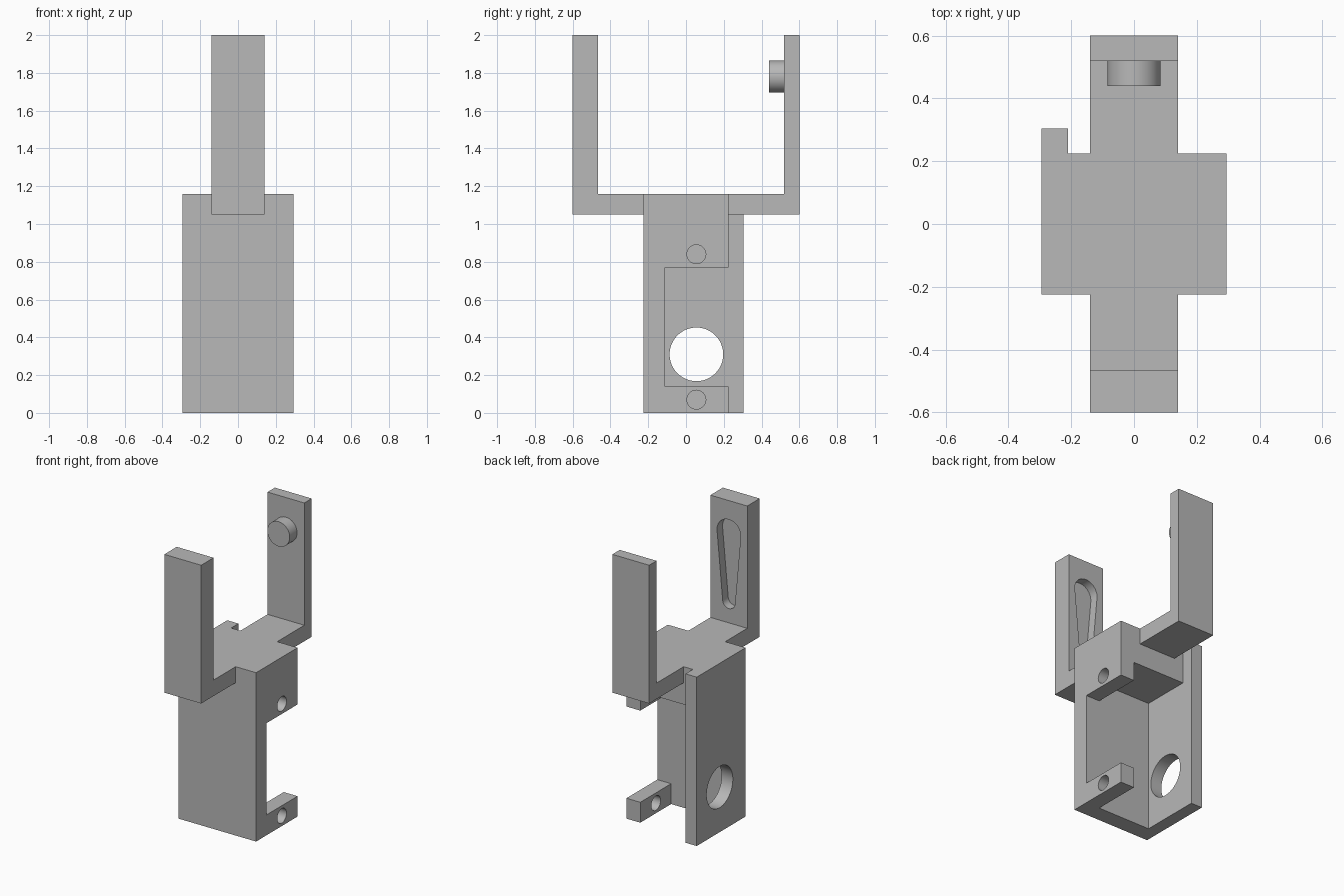
import bpy, bmesh, math
from mathutils import Matrix

cube = bpy.data.objects.get("Cube")
if cube:
    bpy.data.objects.remove(cube, do_unlink=True)

grey = bpy.data.materials.new("plain_grey")
grey.use_nodes = True
grey.diffuse_color = (0.48, 0.48, 0.48, 1)
grey.node_tree.nodes["Principled BSDF"].inputs["Base Color"].default_value = grey.diffuse_color


def finish(name, bm):
    bmesh.ops.recalc_face_normals(bm, faces=bm.faces)
    mesh = bpy.data.meshes.new(name)
    bm.to_mesh(mesh)
    bm.free()
    mesh.materials.append(grey)
    ob = bpy.data.objects.new(name, mesh)
    bpy.context.collection.objects.link(ob)
    return ob


def prism(name, points, axis, start, end):
    """Extrude a flat outline: (y, z) along x, or (x, z) along y."""
    bm = bmesh.new()
    place = (lambda a, b: (start, a, b)) if axis == "x" else (lambda a, b: (a, start, b))
    face = bm.faces.new([bm.verts.new(place(a, b)) for a, b in points])
    new = bmesh.ops.extrude_face_region(bm, geom=[face])["geom"]
    shift = (end - start, 0, 0) if axis == "x" else (0, end - start, 0)
    bmesh.ops.translate(bm, vec=shift, verts=[v for v in new if isinstance(v, bmesh.types.BMVert)])
    return finish(name, bm)


def arc(a, b, radius, first, last, steps):
    angles = [math.radians(first + (last - first) * i / steps) for i in range(steps + 1)]
    return [(a + radius * math.cos(t), b + radius * math.sin(t)) for t in angles]


def circle(a, b, radius, sides=48):
    return arc(a, b, radius, 0, 360, sides)[:-1]


def combine(target, other, operation):
    mod = target.modifiers.new(operation.title(), "BOOLEAN")
    mod.operation, mod.solver, mod.object = operation, "EXACT", other
    bpy.context.view_layer.update()
    result = bpy.data.meshes.new_from_object(
        target.evaluated_get(bpy.context.evaluated_depsgraph_get()))
    target.modifiers.clear()
    target.data = result
    bpy.data.objects.remove(other, do_unlink=True)


FRONT, INNER, BACK = -0.225, -0.11, 0.225
TOP, SLAB, ARM = 1.16, 0.9, 1.05

# Front wall and thick top slab
frame = prism("servo_bracket", [(FRONT, 0), (INNER, 0), (INNER, SLAB), (BACK, SLAB),
                                (BACK, TOP), (FRONT, TOP)], "x", -0.25, 0.25)

# C-shaped mounting side with two ears
ears = prism("mounting_ears", [(FRONT, 0), (BACK, 0), (BACK, 0.14), (INNER, 0.14), (INNER, 0.77),
                               (BACK, 0.77), (BACK, TOP), (FRONT, TOP)], "x", 0.19, 0.295)

# Closed side wall, slightly deeper than the slab
wall = prism("side_wall", [(FRONT, 0), (0.305, 0), (0.305, TOP), (FRONT, TOP)], "x", -0.295, -0.21)

# U-shaped fork carried on top
fork = prism("fork", [(-0.6, ARM), (0.6, ARM), (0.6, 2), (0.52, 2), (0.52, TOP), (-0.465, TOP),
                      (-0.465, 2), (-0.6, 2)], "x", -0.14, 0.14)

# Pivot peg on the back upright
peg = prism("pivot_peg", circle(0, 1.78, 0.085), "y", 0.44, 0.54)

for part in (ears, wall, fork, peg):
    combine(frame, part, "UNION")

# Screw holes and cable opening
for height in (0.07, 0.84):
    combine(frame, prism("screw_hole", circle(0.055, height, 0.05, 32), "x", 0.15, 0.35), "DIFFERENCE")
combine(frame, prism("cable_opening", circle(0.055, 0.31, 0.142), "x", -0.35, -0.15), "DIFFERENCE")

# Tapered lever recess in the front upright
recess = arc(0, 1.78, 0.09, -4, 184, 24) + arc(0, 1.305, 0.047, 184, 356, 16)
combine(frame, prism("lever_recess", recess, "y", -0.525, -0.4), "DIFFERENCE")

# Merge flat seams and keep round walls smooth
bm = bmesh.new()
bm.from_mesh(frame.data)
bmesh.ops.remove_doubles(bm, verts=bm.verts, dist=0.0001)
bmesh.ops.dissolve_limit(bm, angle_limit=math.radians(1), verts=bm.verts, edges=bm.edges)
bm.to_mesh(frame.data)
bm.free()
bpy.ops.object.select_all(action="DESELECT")
frame.select_set(True)
bpy.context.view_layer.objects.active = frame
bpy.ops.object.shade_smooth_by_angle(angle=math.radians(30))
